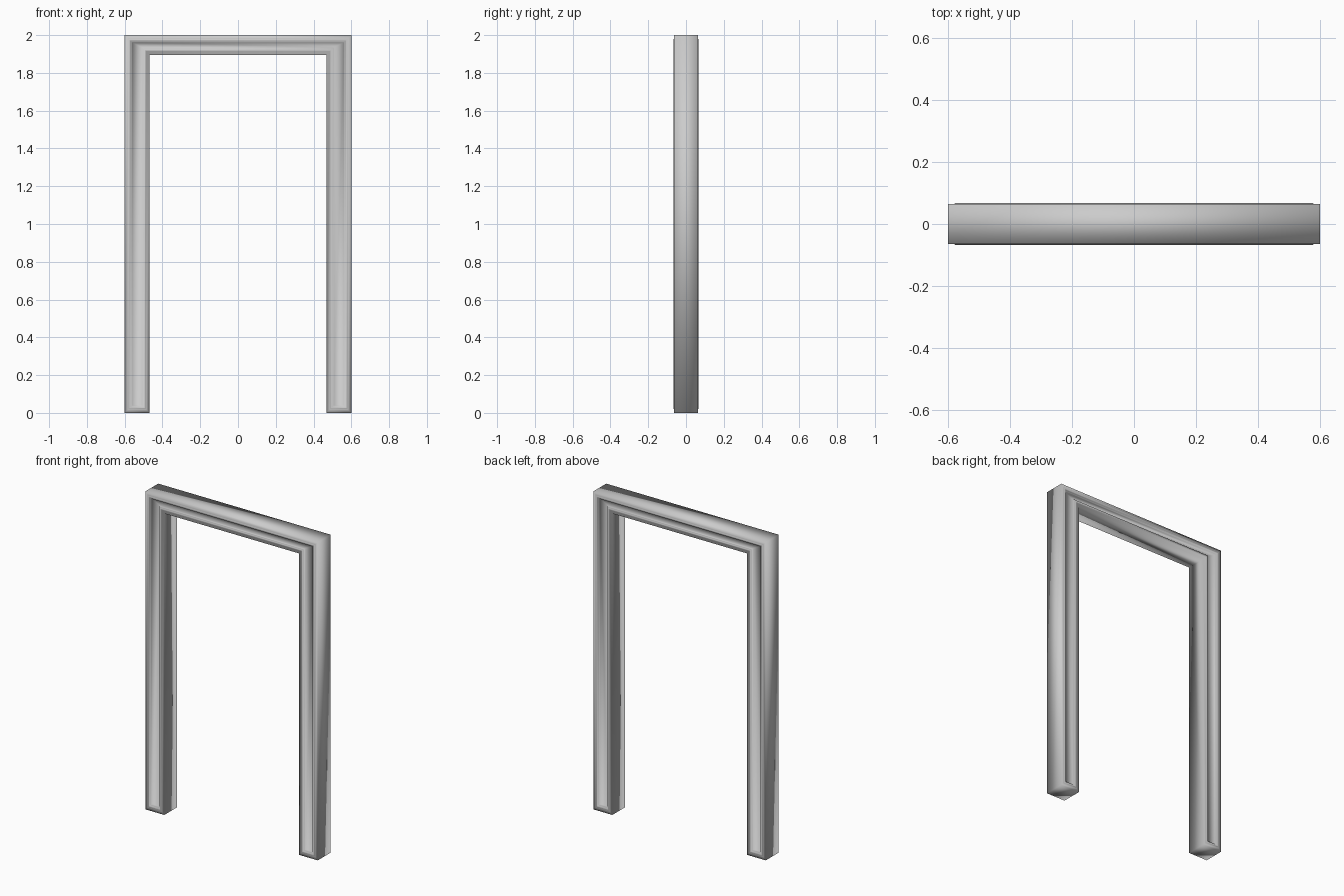
import bpy, bmesh

if "Cube" in bpy.data.objects:
    bpy.data.objects.remove(bpy.data.objects["Cube"])

HALF_W, HEIGHT = 0.6, 2.0        # outer size of the frame
OPEN_W, OPEN_H = 0.468, 1.896    # half width and height of the opening


def outline(d):
    """Upside-down U outline in x/z, moved inwards by d."""
    o, i = HALF_W - d, OPEN_W + d
    top, under = HEIGHT - d, OPEN_H + d
    return [(-o, d), (-o, top), (o, top), (o, d),
            (i, d), (i, under), (-i, under), (-i, d)]


# moulding on each face: (inset from the edge, distance from centre)
profile = [(0.0, 0.064), (0.019, 0.064), (0.022, 0.067), (0.028, 0.067),
           (0.031, 0.063), (0.036, 0.063), (0.039, 0.054)]

bm = bmesh.new()


def ring(d, y):
    return [bm.verts.new((x, y, z)) for x, z in outline(d)]


def bridge(a, b):
    for k in range(8):
        n = (k + 1) % 8
        bm.faces.new((a[k], a[n], b[n], b[k]))


# front and back moulded faces, with a sunken panel strip
outer = []
for side in (-1, 1):
    rings = [ring(d, side * y) for d, y in profile]
    for a, b in zip(rings, rings[1:]):
        bridge(a, b)
    v = rings[-1]
    for q in ((0, 1, 6, 7), (1, 2, 5, 6), (2, 3, 4, 5)):
        bm.faces.new([v[k] for k in q])
    outer.append(rings[0])

# outer sides, opening sides and feet
bridge(outer[0], outer[1])
bmesh.ops.recalc_face_normals(bm, faces=bm.faces)
for f in bm.faces:
    f.smooth = True

mesh = bpy.data.meshes.new("door_frame")
bm.to_mesh(mesh)
bm.free()
frame = bpy.data.objects.new("door_frame", mesh)
bpy.context.collection.objects.link(frame)
